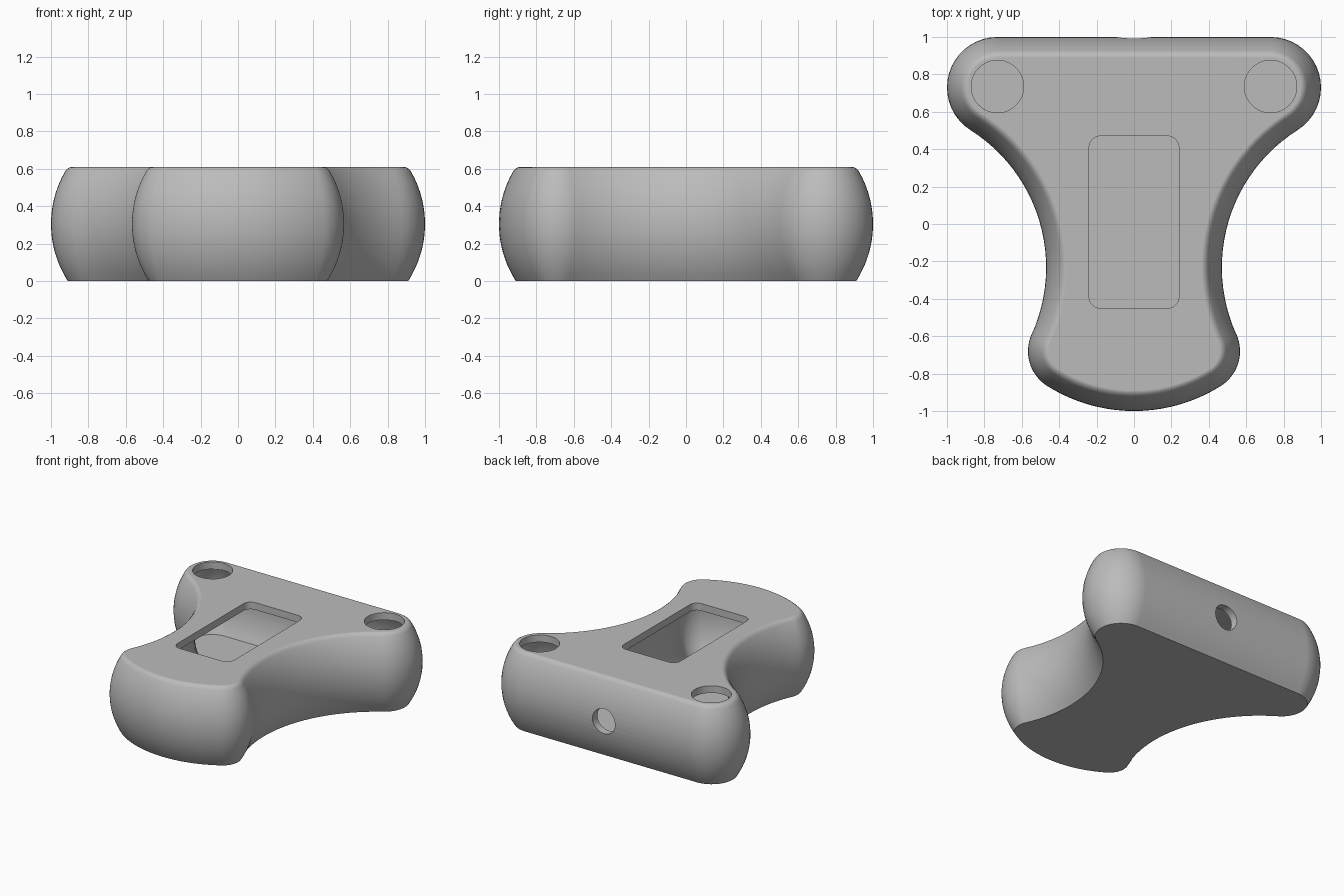
import bpy, bmesh
from math import atan2, cos, sin, pi, sqrt, tau
from mathutils import Vector

if "Cube" in bpy.data.objects:
    bpy.data.objects.remove(bpy.data.objects["Cube"])

HEIGHT, WALL = 0.61, 0.06
BULGE = 0.562          # radius of the barrel-shaped side
FRONT = Vector((0, -0.128))
TOE = Vector((0.347, -0.68))
WAIST = Vector((1.338, -0.232))
SHOULDER = Vector((0.73, 0.73))


def heading(a, b):
    return atan2(b.y - a.y, b.x - a.x)


def arc(centre, radius, start, end, steps):
    return [(centre.x + radius * cos(start + (end - start) * i / steps),
             centre.y + radius * sin(start + (end - start) * i / steps))
            for i in range(steps + 1)]


def outline(inset):
    """Plan of the body made of tangent arcs, moved inward by inset."""
    a, b, c = heading(FRONT, TOE), heading(TOE, WAIST), heading(WAIST, SHOULDER)
    half = arc(FRONT, 0.872 - inset, -pi / 2, a, 10)
    half += arc(TOE, 0.22 - inset, a, b, 16)[1:]
    half += arc(WAIST, 0.868 + inset, b + pi, c, 24)[1:]
    half += arc(SHOULDER, 0.27 - inset, c - pi, pi / 2, 18)[1:]
    return half + [(-x, y) for x, y in reversed(half[1:])]


def side_inset(z):
    return BULGE - sqrt(BULGE ** 2 - (z - HEIGHT / 2) ** 2)


def loft(name, rings):
    """Closed solid through rings of 3D points."""
    bm = bmesh.new()
    loops = [[bm.verts.new(p) for p in ring] for ring in rings]
    n = len(loops[0])
    for low, high in zip(loops, loops[1:]):
        for i in range(n):
            j = (i + 1) % n
            bm.faces.new((low[i], low[j], high[j], high[i]))
    bm.faces.new(loops[0][::-1])
    bm.faces.new(loops[-1])
    bmesh.ops.recalc_face_normals(bm, faces=bm.faces)
    mesh = bpy.data.meshes.new(name)
    bm.to_mesh(mesh)
    bm.free()
    obj = bpy.data.objects.new(name, mesh)
    bpy.context.collection.objects.link(obj)
    return obj


def plan_loft(name, levels):
    return loft(name, [[(x, y, z) for x, y in outline(d)] for d, z in levels])


def circle(radius, n=48):
    return [(radius * cos(tau * i / n), radius * sin(tau * i / n)) for i in range(n)]


# Barrel-sided body with a soft upper rim
levels = [(side_inset(z), z) for z in [0.585 * i / 16 for i in range(17)]]
levels += [(0.0855, 0.599), (0.098, 0.607), (0.11, HEIGHT)]
body = plan_loft("hollow_body", levels)

# Inner cavity
low, high = 0.05, HEIGHT - 0.055
heights = [low + (high - low) * i / 14 for i in range(15)]
cutters = [plan_loft("cavity_cutter", [(side_inset(z) + WALL, z) for z in heights])]

# Rounded window in the top
corner = 0.06
window = []
for i, (sx, sy) in enumerate([(1, 1), (-1, 1), (-1, -1), (1, -1)]):
    centre = Vector((sx * (0.24 - corner), 0.01 + sy * (0.46 - corner)))
    window += arc(centre, corner, i * pi / 2, (i + 1) * pi / 2, 8)
cutters.append(loft("window_cutter", [[(x, y, z) for x, y in window] for z in (0.4, 0.8)]))

# Round holes in the top corners
for side in (-1, 1):
    cutters.append(loft("corner_hole_cutter", [
        [(side * 0.73 + x, 0.735 + y, z) for x, y in circle(0.14)] for z in (0.5, 0.8)]))

# Cable hole in the back
cutters.append(loft("back_hole_cutter", [
    [(x, y, HEIGHT / 2 + z) for x, z in circle(0.096)] for y in (0.8, 1.2)]))

for cutter in cutters:
    cutter.hide_render = True
    mod = body.modifiers.new(cutter.name, "BOOLEAN")
    mod.operation, mod.solver, mod.object = "DIFFERENCE", "EXACT", cutter

# Bake the cuts and drop the cutters
graph = bpy.context.evaluated_depsgraph_get()
baked = bpy.data.meshes.new_from_object(body.evaluated_get(graph))
body.modifiers.clear()
body.data = baked
for cutter in cutters:
    bpy.data.objects.remove(cutter)

# Plain grey finish
grey = bpy.data.materials.new("plain_grey")
grey.use_nodes = True
colour = (0.5, 0.5, 0.5, 1)
grey.diffuse_color = colour
grey.node_tree.nodes["Principled BSDF"].inputs["Base Color"].default_value = colour
body.data.materials.clear()
body.data.materials.append(grey)

# Smooth sides, crisp cut edges, flat top
bpy.ops.object.select_all(action="DESELECT")
body.select_set(True)
bpy.context.view_layer.objects.active = body
bpy.ops.object.shade_smooth_by_angle(angle=pi / 6)
weighted = body.modifiers.new("flat_top_normals", "WEIGHTED_NORMAL")
weighted.keep_sharp = True
